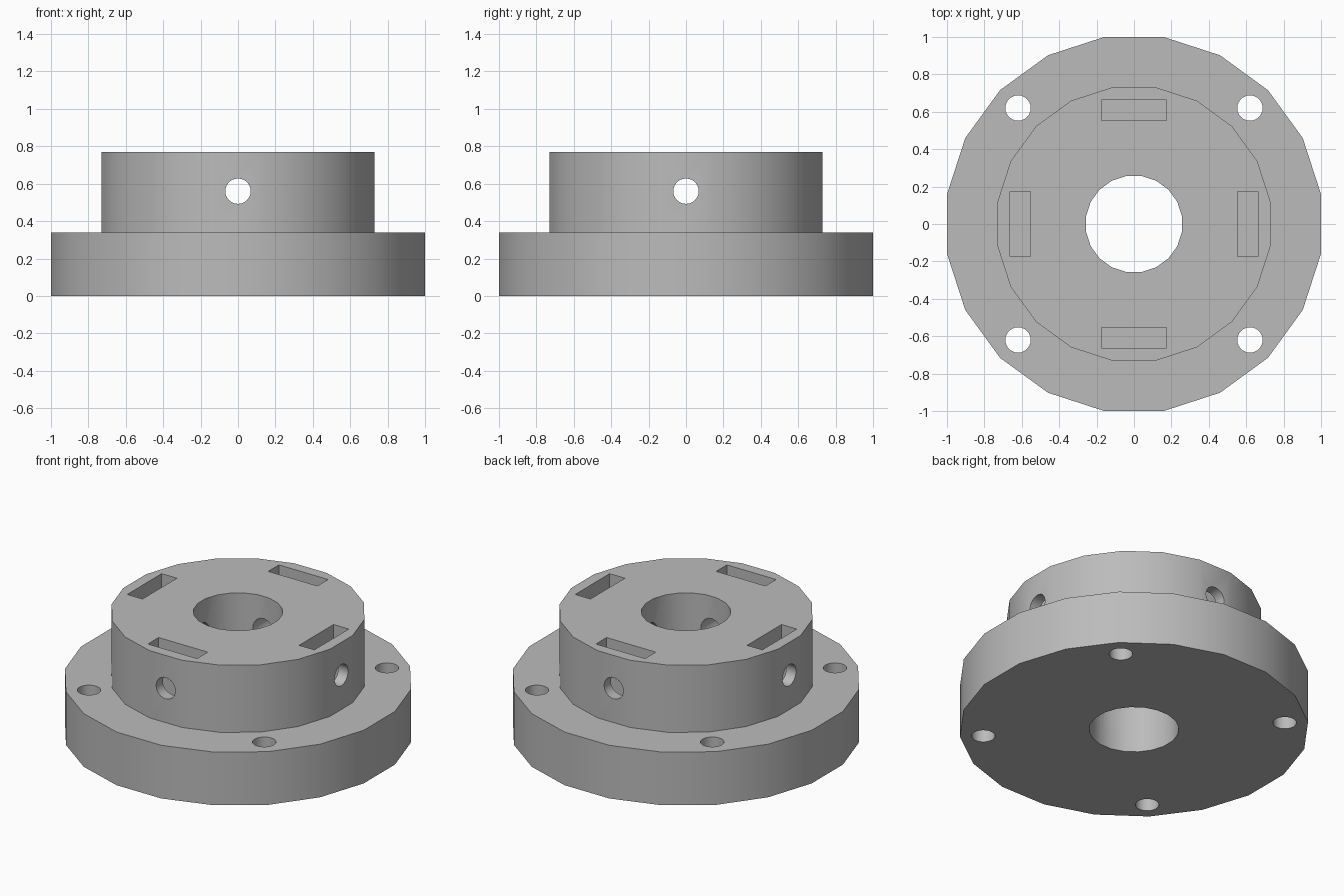
import bpy, bmesh, math
from mathutils import Matrix

if "Cube" in bpy.data.objects:
    bpy.data.objects.remove(bpy.data.objects["Cube"])

SIDES = 20
BASE_Z, TOP_Z = 0.34, 0.77
BOLT_POS, BOLT_R = 0.62, 0.068
SCREW_Z = 0.56

grey = bpy.data.materials.new("plain grey")
grey.diffuse_color = (0.5, 0.5, 0.5, 1)
grey.use_nodes = True
grey.node_tree.nodes["Principled BSDF"].inputs["Base Color"].default_value = grey.diffuse_color


def make_object(name, bm):
    bmesh.ops.recalc_face_normals(bm, faces=bm.faces)
    mesh = bpy.data.meshes.new(name)
    bm.to_mesh(mesh)
    bm.free()
    mesh.materials.append(grey)
    obj = bpy.data.objects.new(name, mesh)
    bpy.context.collection.objects.link(obj)
    return obj


# Flange and raised collar around a central bore, turned from one profile
profile = [(0.26, 0), (1.0125, 0), (1.0125, BASE_Z), (0.74, BASE_Z), (0.74, TOP_Z), (0.26, TOP_Z)]
bm = bmesh.new()
rings = []
for i in range(SIDES):
    a = 2 * math.pi * (i + 0.5) / SIDES
    rings.append([bm.verts.new((r * math.cos(a), r * math.sin(a), z)) for r, z in profile])
for i in range(SIDES):
    p, q = rings[i], rings[(i + 1) % SIDES]
    for j in range(len(profile)):
        k = (j + 1) % len(profile)
        bm.faces.new((p[j], q[j], q[k], p[k]))
hub = make_object("flanged_hub", bm)


def cut(name, bm):
    cutter = make_object(name, bm)
    cutter.hide_render = True
    cutter.hide_set(True)
    mod = hub.modifiers.new(name, 'BOOLEAN')
    mod.operation = 'DIFFERENCE'
    mod.solver = 'EXACT'
    mod.object = cutter


def cylinder(bm, radius, depth, matrix):
    bmesh.ops.create_cone(bm, cap_ends=True, segments=24, radius1=radius, radius2=radius,
                          depth=depth, matrix=matrix)


# Four vertical bolt holes in the flange
bm = bmesh.new()
for sx in (-1, 1):
    for sy in (-1, 1):
        cylinder(bm, BOLT_R, 1, Matrix.Translation((sx * BOLT_POS, sy * BOLT_POS, 0.2)))
cut("bolt_hole_cutter", bm)

# Four nut slots sunk into the top of the collar
bm = bmesh.new()
slot_floor, slot_top = 0.385, 0.9
for i in range(4):
    m = (Matrix.Rotation(i * math.pi / 2, 4, 'Z')
         @ Matrix.Translation((0.608, 0, (slot_floor + slot_top) / 2))
         @ Matrix.Diagonal((0.108, 0.348, slot_top - slot_floor, 1)))
    bmesh.ops.create_cube(bm, size=1, matrix=m)
cut("nut_slot_cutter", bm)

# Set-screw holes crossing the collar in both directions
for axis, name in (('X', "front_screw_cutter"), ('Y', "side_screw_cutter")):
    bm = bmesh.new()
    cylinder(bm, BOLT_R, 2, Matrix.Translation((0, 0, SCREW_Z)) @ Matrix.Rotation(math.pi / 2, 4, axis))
    cut(name, bm)

# Apply the cuts and smooth the round walls
bpy.context.view_layer.objects.active = hub
hub.select_set(True)
for mod in list(hub.modifiers):
    bpy.ops.object.modifier_apply(modifier=mod.name)
for obj in list(bpy.context.collection.objects):
    if obj.name.endswith("cutter"):
        bpy.data.objects.remove(obj)
bpy.ops.object.shade_smooth_by_angle(angle=math.radians(30))
